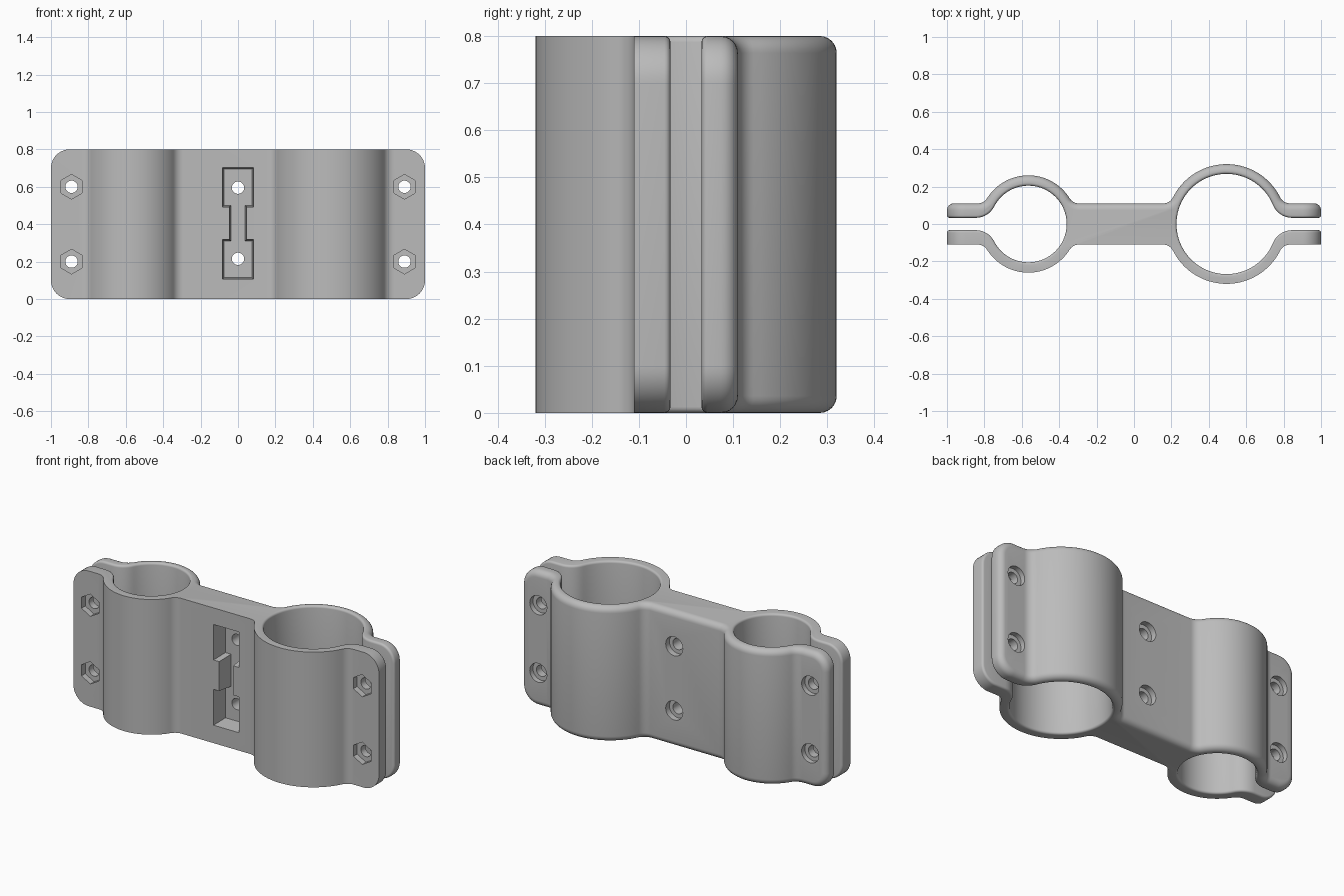
import bpy
import bmesh
from math import sin, cos, asin, sqrt, pi, radians, hypot

if "Cube" in bpy.data.objects:
    bpy.data.objects.remove(bpy.data.objects["Cube"], do_unlink=True)

HEIGHT = 0.8
WEB = 0.11                      # half thickness of web and flanges
GAP = 0.033                     # half width of the clamping gap
SMALL = dict(cx=-0.565, bore=0.205, outer=0.26)
LARGE = dict(cx=0.495, bore=0.268, outer=0.32)
HOLE, HEAD, NUT = 0.033, 0.056, 0.066

grey = bpy.data.materials.new("light_grey")
grey.use_nodes = True
colour = (0.5, 0.5, 0.5, 1)
grey.diffuse_color = colour
grey.node_tree.nodes["Principled BSDF"].inputs["Base Color"].default_value = colour


def arc(cx, cy, r, a0, a1, n):
    return [(cx + r * cos(a0 + (a1 - a0) * i / n), cy + r * sin(a0 + (a1 - a0) * i / n))
            for i in range(n + 1)]


def blend(r, base, f):
    """Fillet of radius f between a line at y = base and a circle of radius r."""
    return sqrt((r + f) ** 2 - (base + f) ** 2), asin((base + f) / (r + f))


def bump(ring, f=0.06):
    """Outer half ring, left to right, blended into the flat plates."""
    cx, r = ring["cx"], ring["outer"]
    dx, t = blend(r, WEB, f)
    return (arc(cx - dx, WEB + f, f, -pi / 2, -t, 8) + arc(cx, 0, r, pi - t, t, 40)
            + arc(cx + dx, WEB + f, f, t - pi, -pi / 2, 8))


def throat(ring, s, f=0.11):
    """Bore with rounded lips opening into the gap; s is the side it opens to."""
    r = ring["bore"]
    dx, t = blend(r, GAP, f)
    pts = (arc(dx, GAP + f, f, -pi / 2, t - pi, 8) + arc(0, 0, r, t, 2 * pi - t, 72)
           + arc(dx, -GAP - f, f, pi - t, pi / 2, 8))
    return [(ring["cx"] + s * x, s * y) for x, y in pts]


def finish(bm, name):
    bmesh.ops.recalc_face_normals(bm, faces=bm.faces)
    mesh = bpy.data.meshes.new(name)
    bm.to_mesh(mesh)
    bm.free()
    mesh.materials.append(grey)
    obj = bpy.data.objects.new(name, mesh)
    bpy.context.collection.objects.link(obj)
    return obj


# Clamp body: one closed profile pulled up
upper = bump(SMALL) + bump(LARGE)
lower = [(x, -y) for x, y in reversed(upper)]
raw = ([(-1, GAP), (-1, WEB)] + upper + [(1, WEB), (1, GAP)] + throat(LARGE, 1)
       + [(1, -GAP), (1, -WEB)] + lower + [(-1, -WEB), (-1, -GAP)] + throat(SMALL, -1))
profile = [p for i, p in enumerate(raw)
           if hypot(p[0] - raw[i - 1][0], p[1] - raw[i - 1][1]) > 1e-5]
bm = bmesh.new()
base = bm.faces.new([bm.verts.new((x, y, 0)) for x, y in profile])
top = bmesh.ops.extrude_face_region(bm, geom=[base], use_keep_orig=True)
bmesh.ops.translate(bm, vec=(0, 0, HEIGHT),
                    verts=[g for g in top["geom"] if isinstance(g, bmesh.types.BMVert)])
bmesh.ops.recalc_face_normals(bm, faces=bm.faces)


def round_edges(edges, size, segments):
    bmesh.ops.bevel(bm, geom=edges, offset=size, offset_type='OFFSET', segments=segments,
                    profile=0.5, affect='EDGES', clamp_overlap=False)
    bm.normal_update()


def is_inner(v):
    x, y = v.co.x, v.co.y
    return abs(y) < 0.105 or any(hypot(x - r["cx"], y) < r["bore"] + 0.004
                                 for r in (SMALL, LARGE))


def sharp_edges():
    return [e for e in bm.edges if len(e.link_faces) == 2 and e.calc_face_angle() > 1]


# Rounded flange corners, soft back rim, small rounding along bores and gap
round_edges([e for e in bm.edges
             if all(abs(v.co.x) > 0.999 for v in e.verts)
             and abs(e.verts[0].co.z - e.verts[1].co.z) < 1e-4], 0.1, 10)
round_edges([e for e in sharp_edges()
             if all(v.co.y > 0 and not is_inner(v) for v in e.verts)], 0.036, 6)
round_edges([e for e in sharp_edges() if all(is_inner(v) for v in e.verts)], 0.013, 4)
body = finish(bm, "clamp_body")


# Cutters: lofts along y through matching loops
def loft(bm, loops):
    rings = [[bm.verts.new((x, y, z)) for x, z in pts] for pts, y in loops]
    n = len(rings[0])
    for a, b in zip(rings, rings[1:]):
        for i in range(n):
            j = (i + 1) % n
            bm.faces.new((a[i], a[j], b[j], b[i]))
    bm.faces.new(rings[0])
    bm.faces.new(rings[-1])


def loop(x, z, r, hexagon=False):
    pts = []
    for i in range(36):
        a = radians(10 * i)
        k = cos(pi / 6) / cos((a % (pi / 3)) - pi / 6) if hexagon else 1
        pts.append((x + r * k * sin(a), z + r * k * cos(a)))
    return pts


def slot(e):
    """Dumbbell outline shrunk by e."""
    w, n = 0.083 - e, 0.046 - e
    right = [(w, 0.702 - e), (w, 0.492 + e), (n, 0.492 + e),
             (n, 0.318 - e), (w, 0.318 - e), (w, 0.106 + e)]
    return right + [(-x, z) for x, z in reversed(right)]


# Flange bolt holes: nut pocket in front, round counterbore behind
bolts = bmesh.new()
for x in (-0.89, 0.89):
    for z in (0.2, 0.6):
        loft(bolts, [(loop(x, z, NUT, True), -0.2), (loop(x, z, NUT, True), -0.075),
                     (loop(x, z, HOLE), -0.075), (loop(x, z, HOLE), 0.08),
                     (loop(x, z, HEAD), 0.08), (loop(x, z, HEAD), 0.2)])

# Web: front slot, and two holes counterbored from behind
pocket = bmesh.new()
loft(pocket, [(slot(0), -0.2), (slot(0), -WEB), (slot(0.008), -0.01)])
web_holes = bmesh.new()
for z in (0.215, 0.595):
    loft(web_holes, [(loop(0, z, HOLE), -0.06), (loop(0, z, HOLE), 0.075),
                     (loop(0, z, HEAD), 0.075), (loop(0, z, HEAD), 0.2)])

bpy.context.view_layer.objects.active = body
for name, cutter_bm in (("bolt_cutter", bolts), ("slot_cutter", pocket),
                        ("web_hole_cutter", web_holes)):
    cutter = finish(cutter_bm, name)
    cutter.hide_render = True
    mod = body.modifiers.new(name, 'BOOLEAN')
    mod.operation, mod.solver, mod.object = 'DIFFERENCE', 'EXACT', cutter
    bpy.ops.object.modifier_apply(modifier=mod.name)
    bpy.data.objects.remove(cutter, do_unlink=True)

for obj in bpy.context.selected_objects:
    obj.select_set(False)
body.select_set(True)
bpy.ops.object.shade_smooth_by_angle(angle=radians(30))
